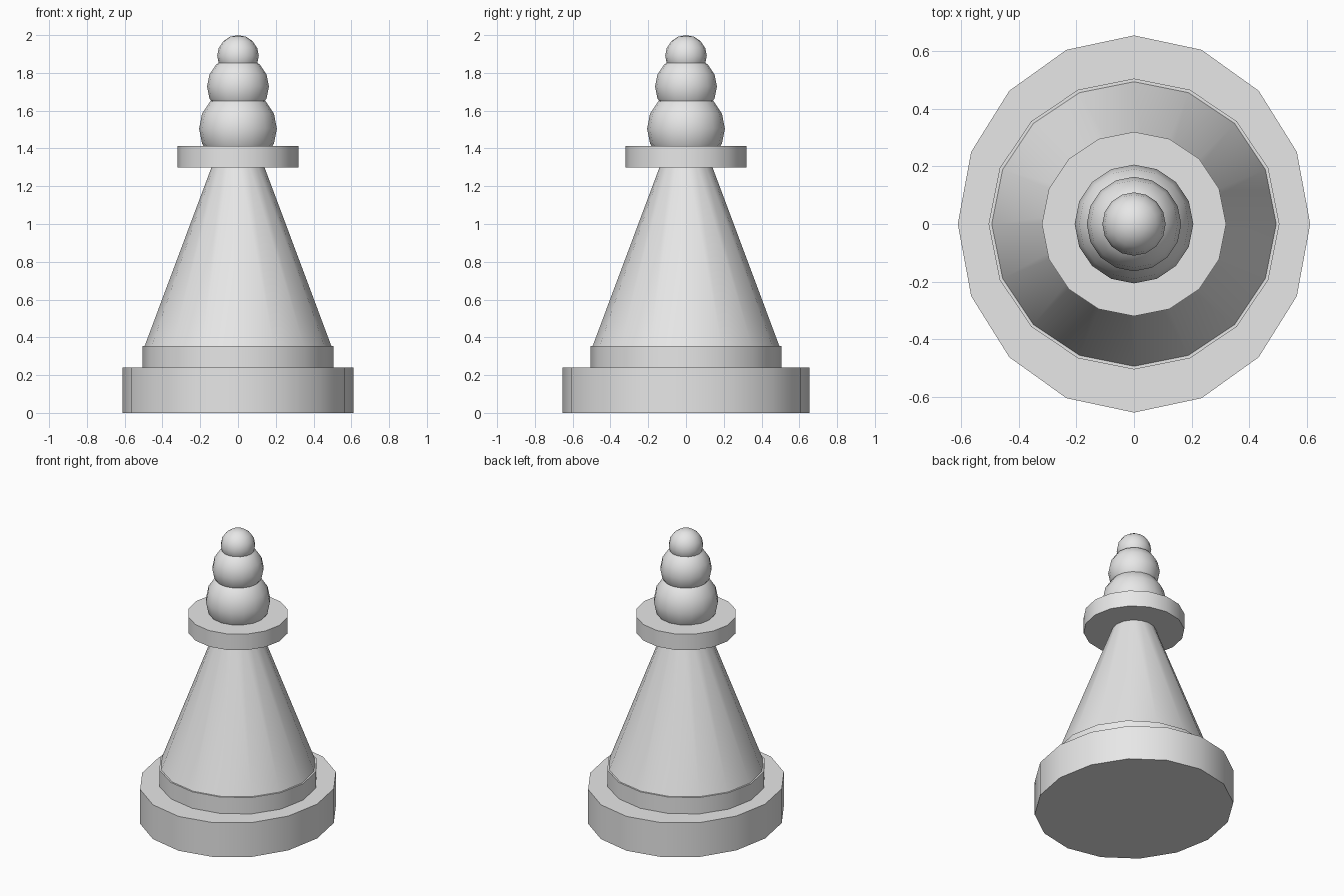
import bpy
import math

cube = bpy.data.objects.get("Cube")
if cube:
    bpy.data.objects.remove(cube, do_unlink=True)

SIDES = 16

grey = bpy.data.materials.new("plain_grey")
grey.use_nodes = True
grey.diffuse_color = (0.8, 0.8, 0.8, 1)
grey.node_tree.nodes["Principled BSDF"].inputs["Base Color"].default_value = (0.8, 0.8, 0.8, 1)


def finish(name):
    obj = bpy.context.object
    obj.name = name
    obj.data.materials.clear()
    obj.data.materials.append(grey)
    bpy.ops.object.shade_smooth_by_angle(angle=math.radians(30))
    return obj


def drum(name, z0, z1, r0, r1, stretch=1.0):
    """Tapered or straight round block between two heights."""
    bpy.ops.mesh.primitive_cone_add(vertices=SIDES, radius1=r0, radius2=r1,
                                    depth=z1 - z0, location=(0, 0, (z0 + z1) / 2))
    bpy.context.object.scale.y = stretch
    bpy.ops.object.transform_apply(location=False, rotation=False, scale=True)
    return finish(name)


def ball(name, z, radius):
    bpy.ops.mesh.primitive_uv_sphere_add(segments=SIDES, ring_count=8,
                                         radius=radius, location=(0, 0, z))
    return finish(name)


# Stepped foot, the lower block slightly oval
drum("base", 0, 0.24, 0.612, 0.612, stretch=1.07)
drum("step", 0.24, 0.355, 0.505, 0.505)

# Tapered body and collar
drum("body", 0.355, 1.36, 0.494, 0.118)
drum("collar", 1.30, 1.412, 0.32, 0.32)

# Stack of shrinking balls
ball("lower_ball", 1.505, 0.206)
ball("middle_ball", 1.728, 0.164)
ball("top_ball", 1.89, 0.11)
